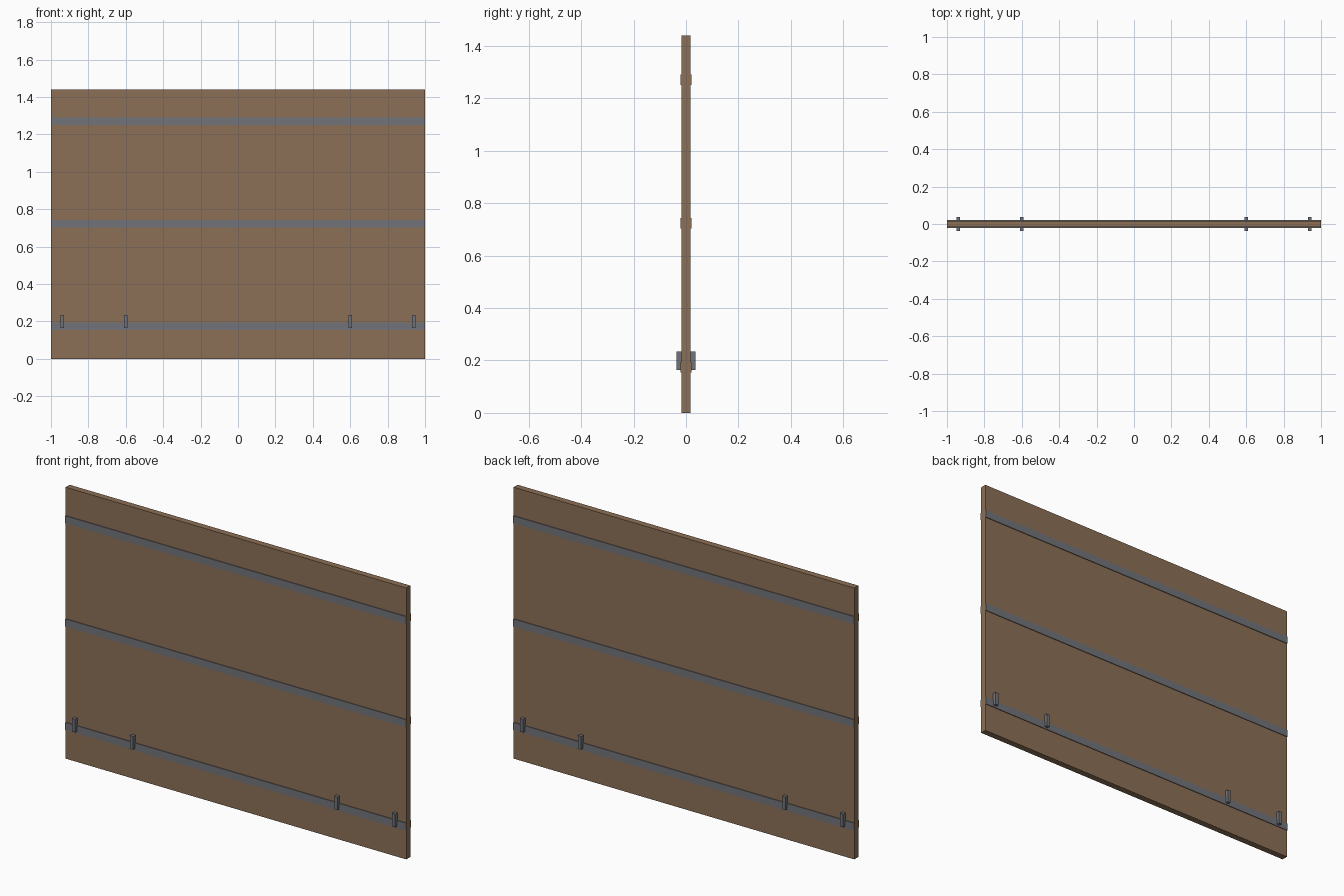
import bpy
import bmesh
from mathutils import Matrix, Vector

if "Cube" in bpy.data.objects:
    bpy.data.objects.remove(bpy.data.objects["Cube"], do_unlink=True)


def flat_colour(name, rgb):
    mat = bpy.data.materials.new(name)
    mat.use_nodes = True
    colour = (*rgb, 1.0)
    mat.diffuse_color = colour
    shader = next(n for n in mat.node_tree.nodes if n.type == 'BSDF_PRINCIPLED')
    shader.inputs["Base Color"].default_value = colour
    return mat


wood = flat_colour("brown_wood", (0.262, 0.162, 0.093))
metal = flat_colour("grey_metal", (0.170, 0.175, 0.196))


def box(name, centre, size, mats, end_material=0):
    """Box whose faces towards +x and -x take end_material."""
    bm = bmesh.new()
    place = Matrix.Translation(Vector(centre)) @ Matrix.Diagonal((*size, 1))
    bmesh.ops.create_cube(bm, size=1, matrix=place)
    bm.normal_update()
    for face in bm.faces:
        if abs(face.normal.x) > 0.9:
            face.material_index = end_material
    mesh = bpy.data.meshes.new(name)
    bm.to_mesh(mesh)
    bm.free()
    for mat in mats:
        mesh.materials.append(mat)
    obj = bpy.data.objects.new(name, mesh)
    bpy.context.collection.objects.link(obj)
    return obj


HEIGHT = 1.44
HALF_PANEL = 0.017
HALF_BAND = 0.021
HALF_PEG = 0.037

# Board
box("panel", (0, 0, HEIGHT / 2), (2, 2 * HALF_PANEL, HEIGHT), [wood])

for side, y_sign in (("front", -1), ("back", 1)):
    # Flat bands across each face, with wooden ends
    for level, z in (("lower", 0.174), ("middle", 0.723), ("upper", 1.27)):
        box(f"{side}_{level}_band",
            (0, y_sign * (HALF_PANEL + HALF_BAND) / 2, z),
            (2, HALF_BAND - HALF_PANEL, 0.04), [metal, wood], 1)

    # Small upright pegs on the lower band
    for hand, x_sign in (("left", 1), ("right", -1)):
        for place, x in (("inner", 0.60), ("outer", 0.94)):
            box(f"{side}_{hand}_{place}_peg",
                (x_sign * x, y_sign * (HALF_PANEL + HALF_PEG) / 2, 0.199),
                (0.018, HALF_PEG - HALF_PANEL, 0.07), [metal])
